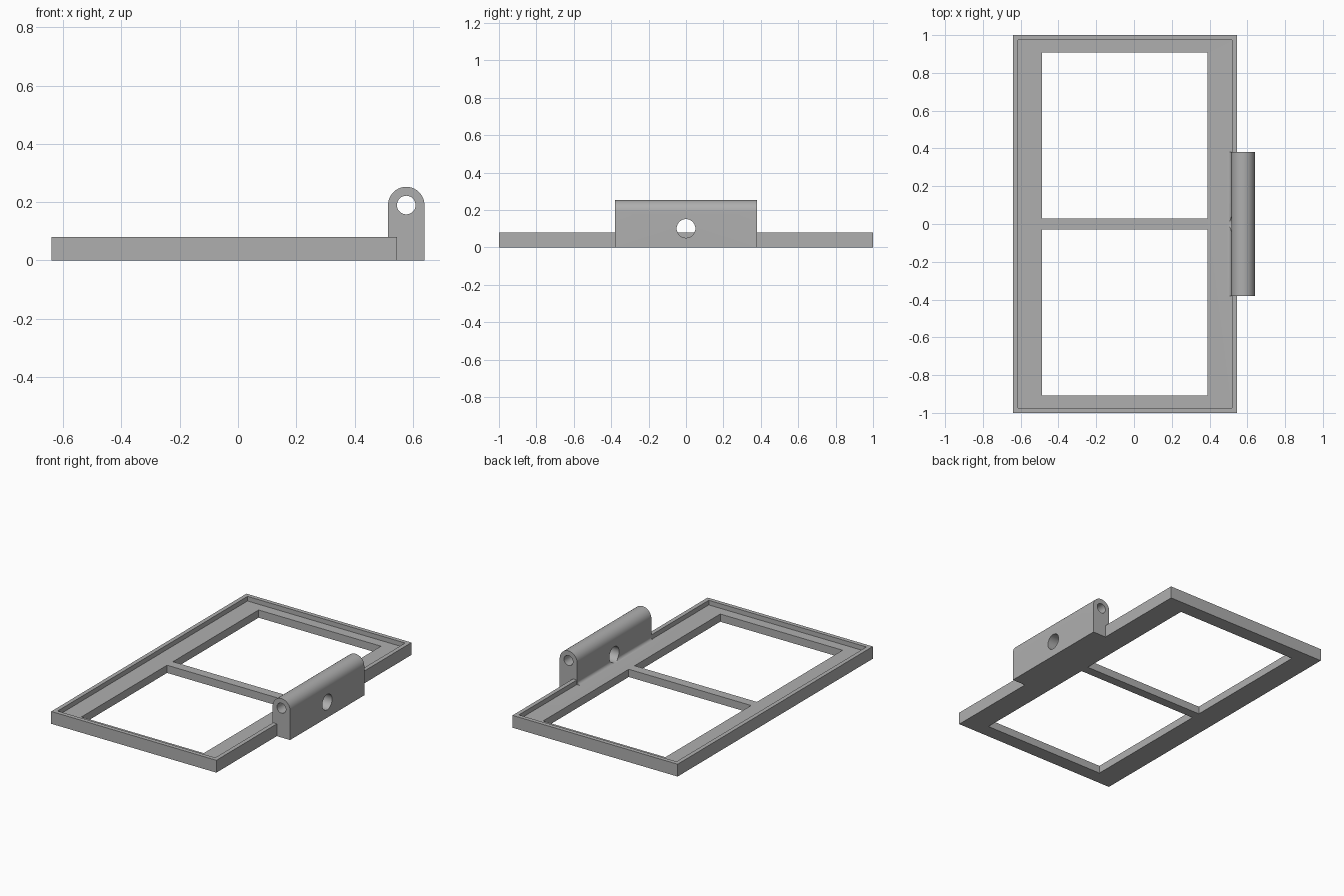
import bpy
import bmesh
from math import sin, cos, pi, radians
from mathutils import Vector

if "Cube" in bpy.data.objects:
    bpy.data.objects.remove(bpy.data.objects["Cube"])

grey = bpy.data.materials.new("plain grey")
grey.use_nodes = True
grey.diffuse_color = (0.43, 0.43, 0.43, 1)
grey.node_tree.nodes["Principled BSDF"].inputs["Base Color"].default_value = grey.diffuse_color


def prism(name, points, offset):
    """Solid made by sweeping a closed outline along an offset."""
    bm = bmesh.new()
    face = bm.faces.new([bm.verts.new(p) for p in points])
    swept = bmesh.ops.extrude_face_region(bm, geom=[face])["geom"]
    verts = [v for v in swept if isinstance(v, bmesh.types.BMVert)]
    bmesh.ops.translate(bm, verts=verts, vec=Vector(offset))
    bmesh.ops.recalc_face_normals(bm, faces=bm.faces)
    mesh = bpy.data.meshes.new(name)
    bm.to_mesh(mesh)
    bm.free()
    mesh.materials.append(grey)
    obj = bpy.data.objects.new(name, mesh)
    bpy.context.collection.objects.link(obj)
    return obj


def box(name, x0, x1, y0, y1, z0, z1):
    return prism(name, [(x0, y0, z0), (x1, y0, z0), (x1, y1, z0), (x0, y1, z0)], (0, 0, z1 - z0))


def arc(cx, cz, r, start, end, steps):
    angles = [start + (end - start) * i / steps for i in range(steps + 1)]
    return [(cx + r * cos(a), cz + r * sin(a)) for a in angles]


def combine(target, other, operation):
    other.hide_render = True
    mod = target.modifiers.new(operation, "BOOLEAN")
    mod.operation = operation
    mod.solver = "EXACT"
    mod.object = other
    bpy.context.view_layer.objects.active = target
    bpy.ops.object.modifier_apply(modifier=mod.name)
    bpy.data.objects.remove(other)


# Main dimensions
left, right, height, ledge, rim = -0.64, 0.545, 0.08, 0.05, 0.027
lug_in, lug_out, lug_half = 0.515, 0.64, 0.38
pin_x, pin_z = (lug_in + lug_out) / 2, 0.19
lug_r = (lug_out - lug_in) / 2

# Rimmed tray with two openings and a cross bar
frame = box("hinged_frame", left, right, -1, 1, 0, height)
combine(frame, box("recess", left + rim, right - rim, -1 + rim, 1 - rim, ledge, 0.2), "DIFFERENCE")
for y0, y1 in ((-0.908, -0.03), (0.03, 0.908)):
    combine(frame, box("opening", -0.488, 0.39, y0, y1, -0.1, 0.2), "DIFFERENCE")

# Hinge lug with rounded top and a small fillet at its inner foot
fillet = 0.02
outline = [(lug_out, 0)] + arc(pin_x, pin_z, lug_r, 0, pi, 32)
outline += arc(lug_in - fillet, ledge + fillet, fillet, 0, -pi / 2, 8)
outline += [(lug_in - fillet, 0)]
lug = prism("lug", [(x, -lug_half, z) for x, z in outline], (0, 2 * lug_half, 0))
combine(frame, lug, "UNION")

# Pin bore along the lug
bore = arc(pin_x, pin_z, 0.032, 0, 2 * pi, 32)[:-1]
combine(frame, prism("pin_bore", [(x, -0.5, z) for x, z in bore], (0, 1, 0)), "DIFFERENCE")

# Cross hole through the lug, just above the ledge
hole = arc(0, 0.101, 0.05, 0, 2 * pi, 40)[:-1]
combine(frame, prism("cross_hole", [(0.42, y, z) for y, z in hole], (0.4, 0, 0)), "DIFFERENCE")

# Smooth curves, crisp edges
bpy.ops.object.select_all(action="DESELECT")
frame.select_set(True)
bpy.context.view_layer.objects.active = frame
bpy.ops.object.shade_smooth_by_angle(angle=radians(30))
